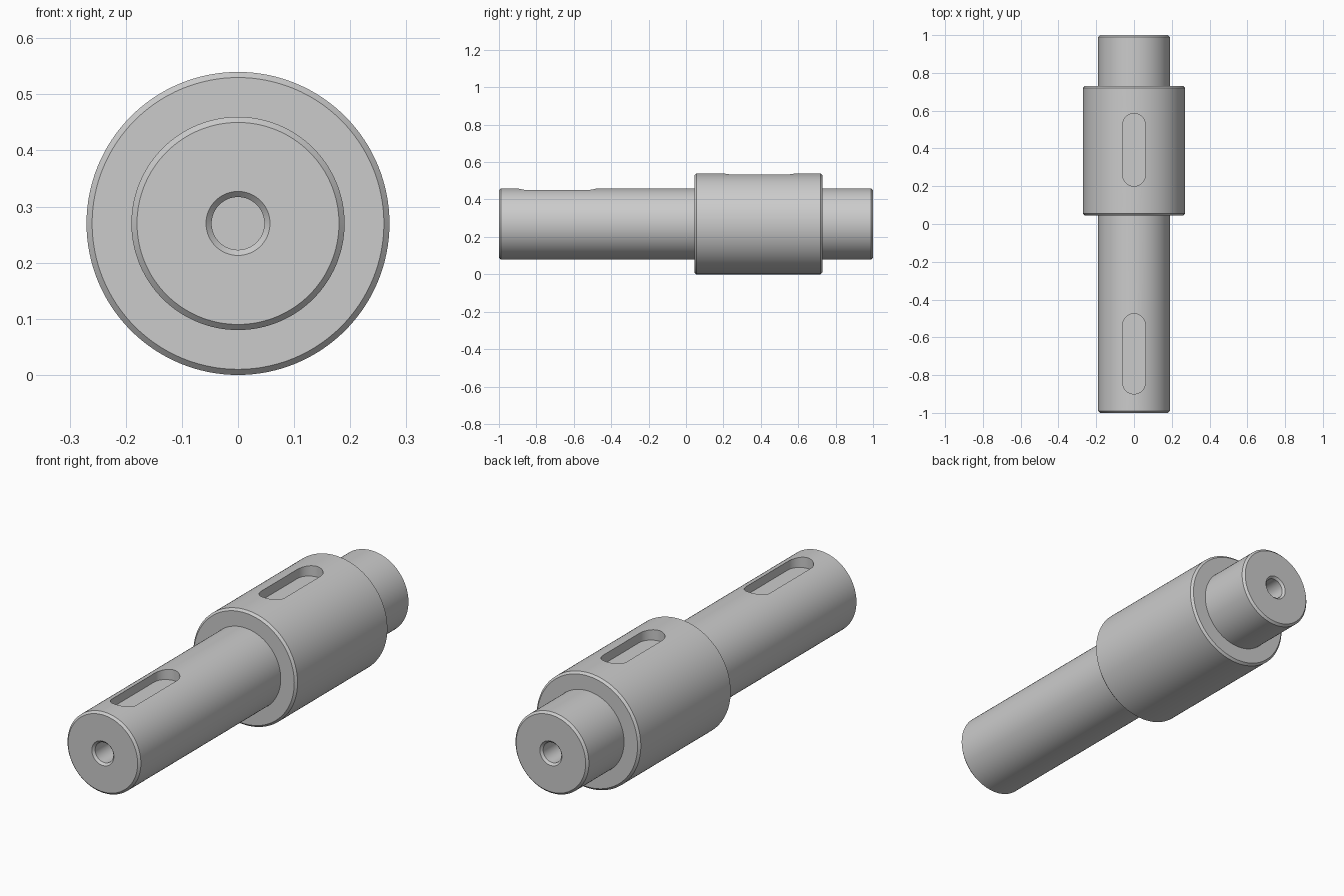
import bpy, bmesh, math

if "Cube" in bpy.data.objects:
    bpy.data.objects.remove(bpy.data.objects["Cube"])

AXIS_Z = 0.27
SEG = 128


def new_object(name, bm):
    bmesh.ops.recalc_face_normals(bm, faces=bm.faces)
    mesh = bpy.data.meshes.new(name)
    bm.to_mesh(mesh)
    bm.free()
    obj = bpy.data.objects.new(name, mesh)
    bpy.context.collection.objects.link(obj)
    return obj


def lathe(name, profile):
    """Turn (radius, y) points around the shaft axis, capping both ends."""
    bm = bmesh.new()
    rings = []
    for r, y in profile:
        angles = [2 * math.pi * i / SEG for i in range(SEG)]
        rings.append([bm.verts.new((r * math.cos(a), y, AXIS_Z + r * math.sin(a))) for a in angles])
    for a, b in zip(rings, rings[1:]):
        for i in range(SEG):
            j = (i + 1) % SEG
            bm.faces.new((a[i], a[j], b[j], b[i]))
    bm.faces.new(rings[0])
    bm.faces.new(rings[-1])
    return new_object(name, bm)


def keyway_cutter(name, y0, y1, half_width, floor_z):
    """Round-ended slot prism, open upward."""
    bm = bmesh.new()
    pts = []
    for yc, start in ((y1 - half_width, 0), (y0 + half_width, math.pi)):
        for i in range(25):
            a = start + math.pi * i / 24
            pts.append((half_width * math.cos(a), yc + half_width * math.sin(a)))
    face = bm.faces.new([bm.verts.new((x, y, floor_z)) for x, y in pts])
    top = bmesh.ops.extrude_face_region(bm, geom=[face], use_keep_orig=True)
    for v in top["geom"]:
        if isinstance(v, bmesh.types.BMVert):
            v.co.z = 0.7
    return new_object(name, bm)


# Stepped shaft with chamfers and a blind centre hole in each end
C, R, COLLAR, HOLE, DEPTH = 0.01, 0.19, 0.27, 0.047, 0.22
shaft = lathe("stepped_shaft", [
    (HOLE, -1 + DEPTH), (HOLE, -1 + C), (HOLE + C, -1),
    (R - C, -1), (R, -1 + C), (R, 0.045),
    (COLLAR - C, 0.045), (COLLAR, 0.045 + C),
    (COLLAR, 0.73 - C), (COLLAR - C, 0.73),
    (R, 0.73), (R, 1 - C), (R - C, 1),
    (HOLE + C, 1), (HOLE, 1 - C), (HOLE, 1 - DEPTH),
])

# Keyways in the long journal and in the collar
bpy.context.view_layer.objects.active = shaft
shaft.select_set(True)
for name, y0, y1, floor_z in (("journal_keyway", -0.90, -0.475, AXIS_Z + R - 0.05),
                              ("collar_keyway", 0.20, 0.585, AXIS_Z + COLLAR - 0.05)):
    cutter = keyway_cutter(name, y0, y1, 0.06, floor_z)
    cutter.hide_render = True
    mod = shaft.modifiers.new(name, "BOOLEAN")
    mod.operation = "DIFFERENCE"
    mod.solver = "EXACT"
    mod.object = cutter
    bpy.ops.object.modifier_apply(modifier=mod.name)
    bpy.data.objects.remove(cutter)

bpy.ops.object.shade_smooth_by_angle(angle=math.radians(30))
